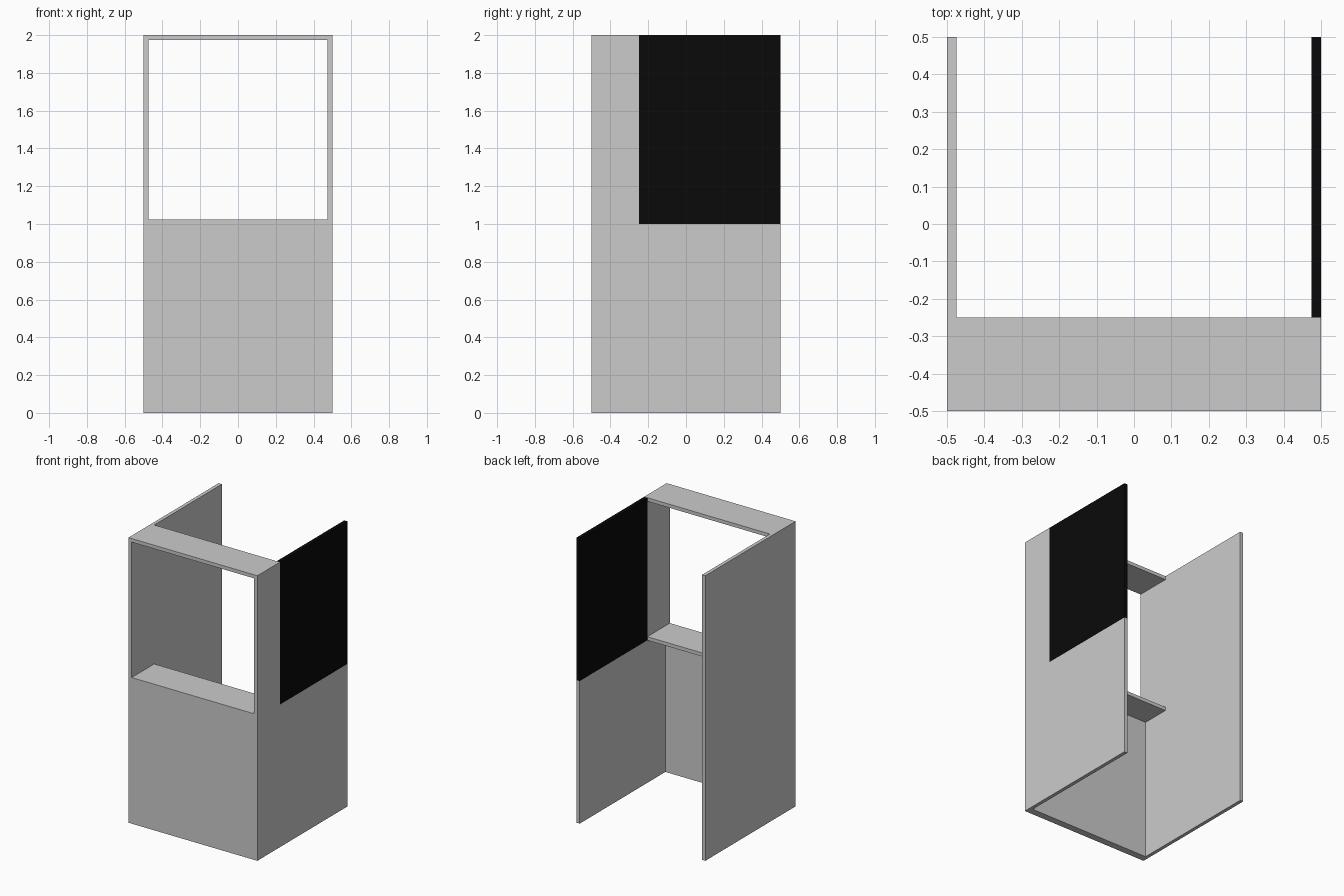
import bpy

if "Cube" in bpy.data.objects:
    bpy.data.objects.remove(bpy.data.objects["Cube"])

T = 0.025  # panel thickness


def box(name, x, y, z):
    """Axis-aligned box from (min, max) ranges."""
    lo, hi = zip(x, y, z)
    bpy.ops.mesh.primitive_cube_add(size=1, location=[(a + b) / 2 for a, b in zip(lo, hi)])
    ob = bpy.context.object
    ob.name = name
    ob.scale = [b - a for a, b in zip(lo, hi)]
    bpy.ops.object.transform_apply(location=False, rotation=False, scale=True)
    return ob


black = bpy.data.materials.new("black_panel")
black.diffuse_color = (0.003, 0.003, 0.003, 1)
black.use_nodes = True
black.node_tree.nodes["Principled BSDF"].inputs["Base Color"].default_value = black.diffuse_color

# Lower counter front
box("counter_front", (-0.5 + T, 0.5 - T), (-0.5, -0.45), (0, 1))

# Walls: lower side, window frame post and upper rear panel on each side
for side, x in (("left", (-0.5, -0.5 + T)), ("right", (0.5 - T, 0.5))):
    box(side + "_lower_wall", x, (-0.5, 0.5), (0, 1))
    box(side + "_window_post", x, (-0.5, -0.25), (1, 2))
    panel = box(side + "_upper_panel", x, (-0.25, 0.5), (1, 2))
    if side == "right":
        panel.data.materials.append(black)

# Window sill and header
box("window_sill", (-0.5 + T, 0.5 - T), (-0.5, -0.25), (1, 1 + T))
box("window_header", (-0.5 + T, 0.5 - T), (-0.5, -0.25), (2 - T, 2))
